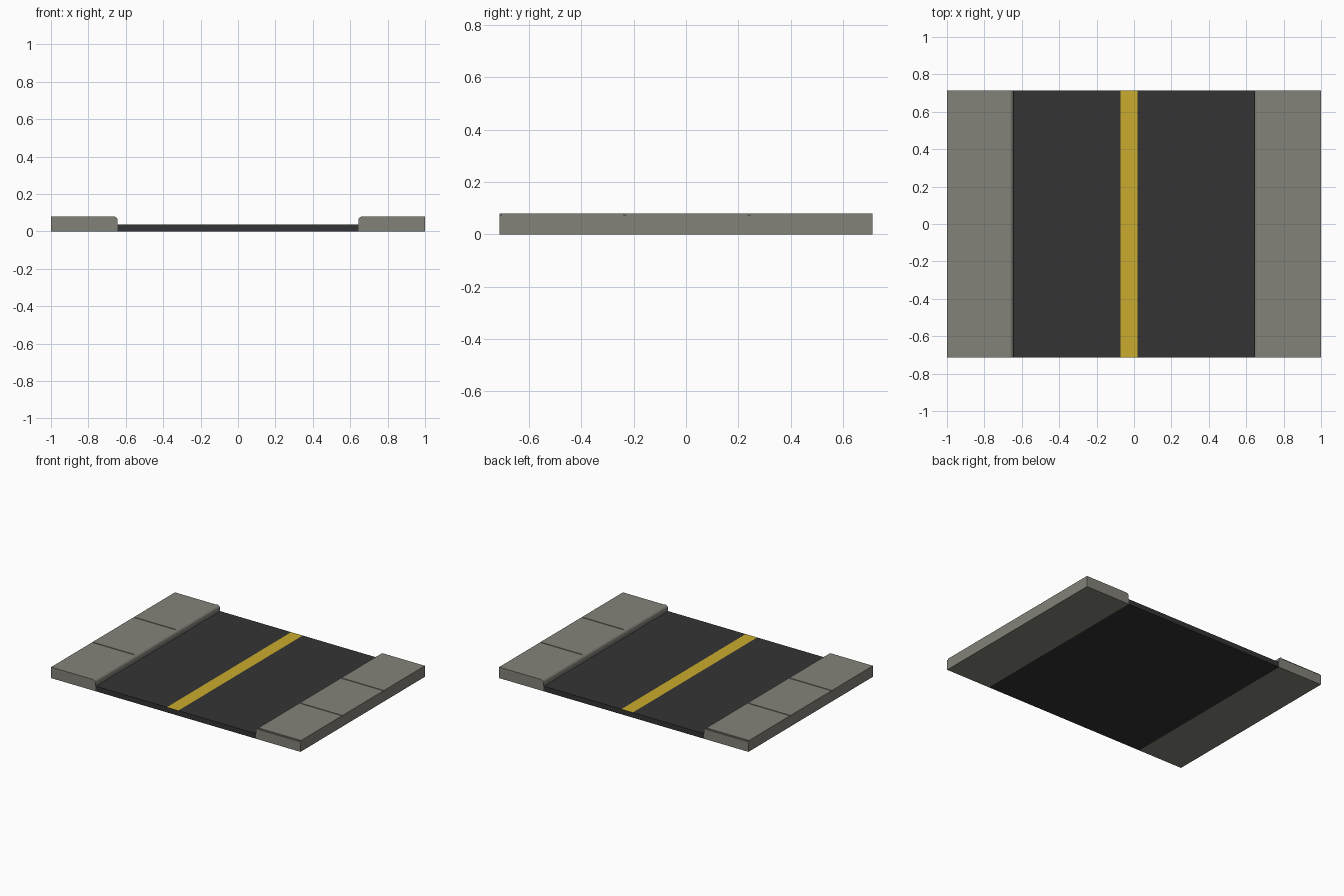
import bpy, bmesh, math

if "Cube" in bpy.data.objects:
    bpy.data.objects.remove(bpy.data.objects["Cube"])

HALF = 0.7125          # half length along y
EDGE = 0.643           # kerb face
TOP, ROAD_Z = 0.08, 0.037
TILE = 2 * HALF / 3


def material(name, rgb):
    m = bpy.data.materials.new(name)
    m.diffuse_color = (*rgb, 1)
    m.use_nodes = True
    m.node_tree.nodes["Principled BSDF"].inputs["Base Color"].default_value = m.diffuse_color
    return m


concrete = material("concrete grey", (0.226, 0.222, 0.19))
asphalt = material("asphalt black", (0.034, 0.034, 0.034))
yellow = material("lane yellow", (0.59, 0.41, 0.027))


def finish(name, bm, mats):
    bmesh.ops.recalc_face_normals(bm, faces=bm.faces)
    me = bpy.data.meshes.new(name)
    bm.to_mesh(me)
    bm.free()
    for m in mats:
        me.materials.append(m)
    ob = bpy.data.objects.new(name, me)
    bpy.context.collection.objects.link(ob)
    return ob


def extrude_profile(bm, pts):
    """Sweep an x-z outline along the whole length in y."""
    face = bm.faces.new([bm.verts.new((x, -HALF, z)) for x, z in pts])
    new = bmesh.ops.extrude_face_region(bm, geom=[face])["geom"]
    verts = [g for g in new if isinstance(g, bmesh.types.BMVert)]
    bmesh.ops.translate(bm, verts=verts, vec=(0, 2 * HALF, 0))


# Road slab, with the yellow centre line cut into its top
bm = bmesh.new()
s0, s1 = -0.072, 0.02
extrude_profile(bm, [(-EDGE, 0), (EDGE, 0), (EDGE, ROAD_Z), (s1, ROAD_Z),
                     (s0, ROAD_Z), (-EDGE, ROAD_Z)])
for f in bm.faces:
    c = f.calc_center_median()
    if c.z > ROAD_Z - 0.001 and s0 < c.x < s1:
        f.material_index = 1
finish("road", bm, [asphalt, yellow])


# Pavements: rounded kerb edge, joint grooves at one end of every tile
def pavement(name, turn):
    bm = bmesh.new()
    r = 0.022
    arc = [(-EDGE - r + r * math.cos(a), TOP - r + r * math.sin(a))
           for a in (i * math.pi / 8 for i in range(5))]
    extrude_profile(bm, [(-1, 0), (-EDGE, 0)] + arc + [(-1, TOP)])
    ob = finish(name, bm, [concrete])

    bm = bmesh.new()
    for i in range(3):
        y1 = HALF - i * TILE
        y0 = y1 - 0.007
        if i == 0:
            y1 += 0.02
        box = bmesh.ops.create_cube(bm, size=1)["verts"]
        x0, x1 = -1.05, -EDGE - r
        bmesh.ops.scale(bm, verts=box, vec=(x1 - x0, y1 - y0, 0.05))
        bmesh.ops.translate(bm, verts=box, vec=(
            (x0 + x1) / 2, (y0 + y1) / 2, TOP - 0.008 + 0.025))
    cutter = finish(name + "_groove_cutter", bm, [concrete])
    cutter.hide_render = True
    cutter.hide_set(True)

    for o in (ob, cutter):
        o.rotation_euler.z = turn
    mod = ob.modifiers.new("grooves", "BOOLEAN")
    mod.operation = "DIFFERENCE"
    mod.solver = "EXACT"
    mod.object = cutter


pavement("left_pavement", 0)
pavement("right_pavement", math.pi)
